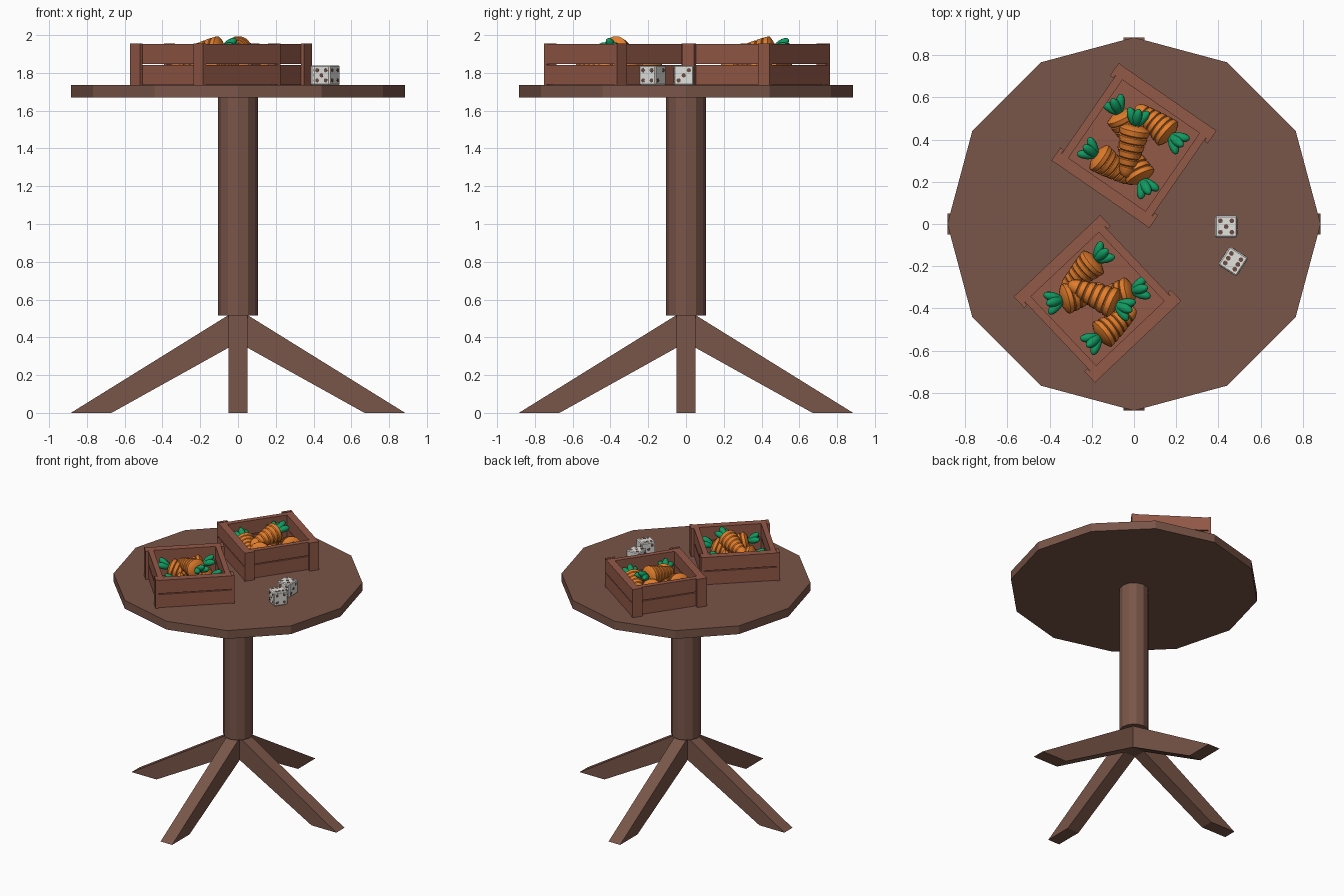
import bpy, bmesh, math
from mathutils import Matrix, Vector

if "Cube" in bpy.data.objects:
    bpy.data.objects.remove(bpy.data.objects["Cube"])


def mat(name, r, g, b):
    m = bpy.data.materials.new(name)
    m.diffuse_color = (r, g, b, 1)
    m.use_nodes = True
    m.node_tree.nodes["Principled BSDF"].inputs["Base Color"].default_value = m.diffuse_color
    return m


TABLE = mat("table brown", 0.191, 0.091, 0.065)
CRATE = mat("crate red brown", 0.29, 0.100, 0.064)
ORANGE = mat("carrot orange", 0.76, 0.205, 0.025)
GREEN = mat("leaf green", 0.006, 0.32, 0.12)
WHITE = mat("dice white", 0.76, 0.76, 0.74)
PIP = mat("pip brown", 0.153, 0.073, 0.053)


def finish(bm, name, material, smooth=None):
    bmesh.ops.recalc_face_normals(bm, faces=bm.faces[:])
    me = bpy.data.meshes.new(name)
    bm.to_mesh(me)
    bm.free()
    me.materials.append(material)
    ob = bpy.data.objects.new(name, me)
    bpy.context.collection.objects.link(ob)
    if smooth:
        bpy.ops.object.select_all(action='DESELECT')
        ob.select_set(True)
        bpy.context.view_layer.objects.active = ob
        bpy.ops.object.shade_smooth_by_angle(angle=math.radians(smooth))
    return ob


def add_box(bm, lo, hi, M=Matrix()):
    lo, hi = Vector(lo), Vector(hi)
    T = M @ Matrix.Translation((lo + hi) / 2) @ Matrix.Diagonal((*(hi - lo), 1))
    return bmesh.ops.create_cube(bm, size=1, matrix=T)["verts"]


def add_lathe(bm, profile, sides, M=Matrix()):
    """Closed solid of rings (z, radius) around local z."""
    rings = []
    for z, r in profile:
        rings.append([bm.verts.new(M @ Vector((r * math.cos(k * math.tau / sides),
                                               r * math.sin(k * math.tau / sides), z)))
                      for k in range(sides)])
    for a, b in zip(rings, rings[1:]):
        for k in range(sides):
            j = (k + 1) % sides
            bm.faces.new((a[k], a[j], b[j], b[k]))
    bm.faces.new(rings[0])
    bm.faces.new(rings[-1])


# Table top and post
bm = bmesh.new()
add_lathe(bm, [(1.67, 0.885), (1.735, 0.885)], 12)
finish(bm, "table_top", TABLE)
bm = bmesh.new()
add_lathe(bm, [(0.515, 0.105), (1.67, 0.105)], 12)
finish(bm, "table_post", TABLE)

# Four splayed, tapered legs
LEG = [(0, 0.515), (0.055, 0.515), (0.885, 0), (0.67, 0), (0.05, 0.345), (0, 0.345)]
for i in range(4):
    bm = bmesh.new()
    R = Matrix.Rotation(i * math.pi / 2, 4, 'Z')
    a, b = [[bm.verts.new(R @ Vector((x, y, z))) for x, z in LEG] for y in (-0.05, 0.05)]
    bm.faces.new(a)
    bm.faces.new(b)
    for k in range(6):
        j = (k + 1) % 6
        bm.faces.new((a[k], a[j], b[j], b[k]))
    finish(bm, f"leg_{i + 1}", TABLE)


# Crate: floor, two planks per side, corner battens on two sides
def crate(n, M):
    bm = bmesh.new()
    add_box(bm, (-0.25, -0.25, 0), (0.25, 0.25, 0.015), M)
    for z0, z1 in ((0.004, 0.106), (0.113, 0.217)):
        for s in (-1, 1):
            add_box(bm, (-0.262, min(s * 0.225, s * 0.28), z0),
                    (0.262, max(s * 0.225, s * 0.28), z1), M)
            add_box(bm, (min(s * 0.222, s * 0.26), -0.225, z0),
                    (max(s * 0.222, s * 0.26), 0.225, z1), M)
    for sx in (-1, 1):
        for sy in (-1, 1):
            xs = sorted((sx * 0.262, sx * 0.282))
            ys = sorted((sy * 0.207, sy * 0.281))
            add_box(bm, (xs[0], ys[0], 0), (xs[1], ys[1], 0.22), M)
    finish(bm, f"crate_{n}", CRATE)


# Carrot: grooved tapering root with a fan of three leaves
def carrot(name, M, head, tip):
    head, tip = M @ Vector(head), M @ Vector(tip)
    d = (tip - head).normalized()
    length = (tip - head).length
    prof = [(0, 0.04), (0.01, 0.06)]
    segs = 6
    for k in range(segs):
        for f, dr in ((0.08, -0.006), (0.2, 0), (0.9, 0)):
            u = (k + f) / segs
            prof.append((0.012 + u * (length - 0.035), 0.074 - 0.042 * u ** 1.3 + dr))
    prof += [(length - 0.008, 0.021), (length, 0.008)]
    bm = bmesh.new()
    add_lathe(bm, prof, 14, Matrix.Translation(head) @ d.to_track_quat('Z', 'Y').to_matrix().to_4x4())
    finish(bm, name + "_root", ORANGE, 35)
    bm = bmesh.new()
    side = d.cross(Vector((0, 0, 1))).normalized()
    up = side.cross(d).normalized()
    for s, lift in ((-0.6, 0.15), (0, 0.5), (0.6, 0.15)):
        v = (-d + side * s + up * lift).normalized()
        T = (Matrix.Translation(head + v * 0.045) @ v.to_track_quat('Z', 'Y').to_matrix().to_4x4()
             @ Matrix.Diagonal((0.024, 0.024, 0.05, 1)))
        bmesh.ops.create_uvsphere(bm, u_segments=10, v_segments=8, radius=1, matrix=T)
    finish(bm, name + "_leaves", GREEN, 60)


CARROTS = [((0.008, 0.095, 0.19), (-0.042, -0.15, 0.155)),
           ((0.04, -0.165, 0.13), (-0.06, 0.03, 0.08)),
           ((-0.18, -0.045, 0.13), (-0.01, -0.17, 0.08)),
           ((-0.07, 0.155, 0.13), (0.03, -0.04, 0.08)),
           ((0.175, 0.045, 0.13), (0.01, 0.185, 0.08))]
for n, (x, y, turn) in enumerate(((0.0, 0.372, 0), (-0.173, -0.355, -102)), 1):
    M = Matrix.Translation((x, y, 1.735)) @ Matrix.Rotation(math.radians(turn), 4, 'Z')
    crate(n, M @ Matrix.Rotation(math.radians(-34.6), 4, 'Z'))
    for k, (h, t) in enumerate(CARROTS, 1):
        carrot(f"carrot_{n}_{k}", M, h, t)

# Dice: bevelled cubes with thin round pips
P = 0.027
DIAG = [(-P, -P), (P, P)]
FOUR = DIAG + [(-P, P), (P, -P)]
SPOTS = {1: [(0, 0)], 2: DIAG, 3: DIAG + [(0, 0)], 4: FOUR,
         5: FOUR + [(0, 0)], 6: FOUR + [(-P, 0), (P, 0)]}


def die(n, x, y, turn, faces):
    h = 0.052
    M = Matrix.Translation((x, y, 1.735 + h)) @ Matrix.Rotation(math.radians(turn), 4, 'Z')
    bm = bmesh.new()
    add_box(bm, (-h, -h, -h), (h, h, h), M)
    bmesh.ops.bevel(bm, geom=bm.edges[:], offset=0.006, segments=1, affect='EDGES')
    finish(bm, f"die_{n}", WHITE)
    bm = bmesh.new()
    for axis, count in faces:
        F = M @ Vector(axis).to_track_quat('Z', 'Y').to_matrix().to_4x4()
        for u, v in SPOTS[count]:
            add_lathe(bm, [(h - 0.002, 0.0115), (h + 0.001, 0.0115)], 8,
                      F @ Matrix.Translation((u, v, 0)))
    finish(bm, f"die_{n}_pips", PIP)


X, Y, Z = Vector((1, 0, 0)), Vector((0, 1, 0)), Vector((0, 0, 1))
die(1, 0.437, -0.012, 0, [(Z, 5), (-Z, 2), (X, 3), (-X, 4), (-Y, 6), (Y, 1)])
die(2, 0.47, -0.177, -33, [(Z, 6), (-Z, 1), (X, 4), (-X, 3), (-Y, 5), (Y, 2)])
